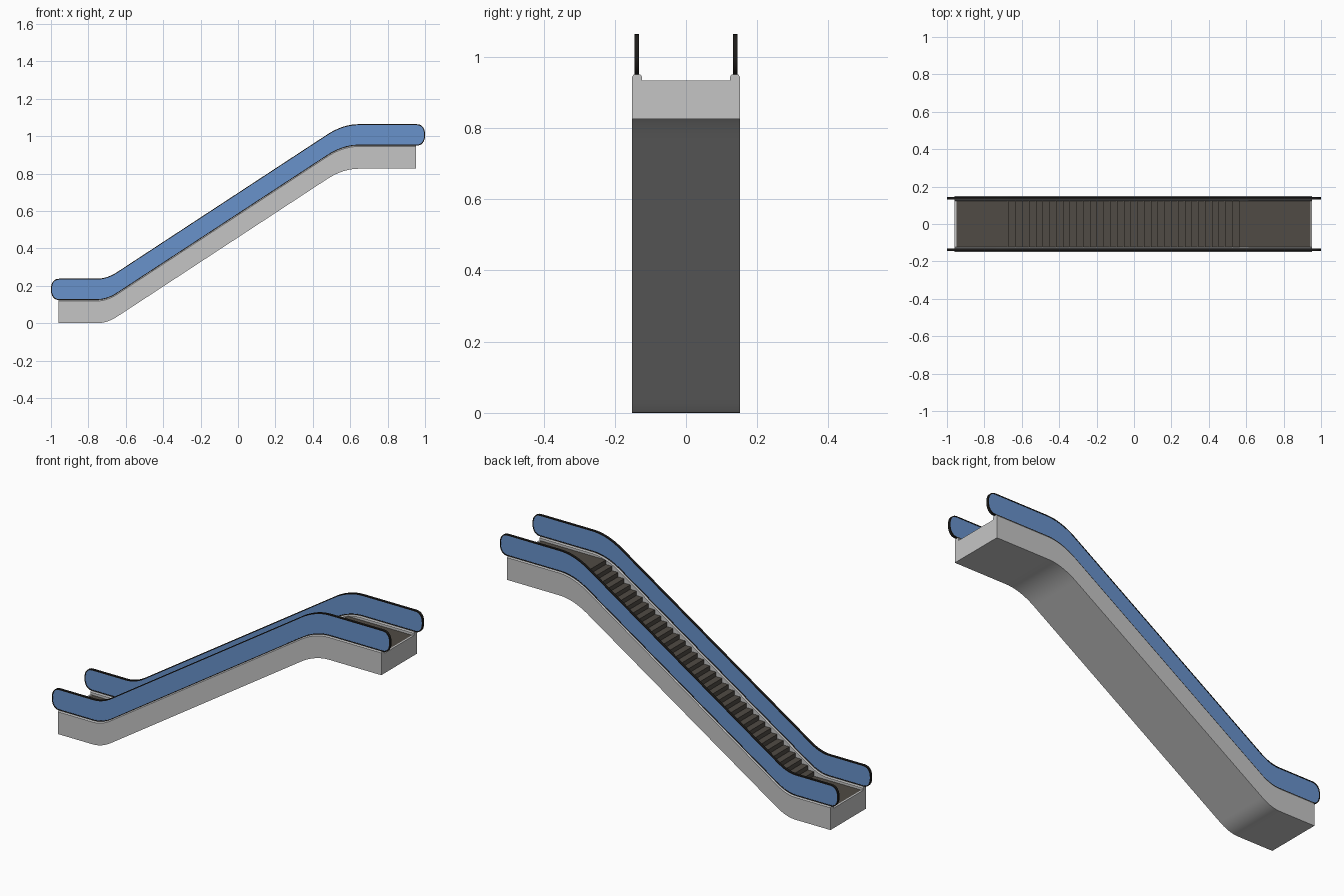
import bpy, bmesh, math

if "Cube" in bpy.data.objects:
    bpy.data.objects.remove(bpy.data.objects["Cube"])

SLOPE, RISE = 0.655, 0.826
X_LOW = -0.70                      # corner where the incline starts
X_HIGH = X_LOW + RISE / SLOPE      # corner where it ends


def material(name, rgb):
    m = bpy.data.materials.new(name)
    m.diffuse_color = (*rgb, 1)
    m.use_nodes = True
    m.node_tree.nodes["Principled BSDF"].inputs["Base Color"].default_value = m.diffuse_color
    return m


GREY = material("light grey metal", (0.56, 0.56, 0.56))
BLUE = material("blue panel", (0.138, 0.287, 0.60))
DARK = material("dark brown tread", (0.08, 0.07, 0.058))
BLACK = material("black rubber", (0.012, 0.011, 0.01))


def base(x):
    """Height of the underside: two landings and an incline with soft bends."""
    def ramp(t, r):                # max(0, t) with a parabolic blend of half width r
        return 0 if t < -r else t if t > r else (t + r) ** 2 / (4 * r)
    return SLOPE * (ramp(x - X_LOW, 0.055) - ramp(x - X_HIGH, 0.085))


def stations(x0, x1):
    bends = [X_LOW + 0.055 * (i / 5 - 1) for i in range(11)]
    bends += [X_HIGH + 0.085 * (i / 6 - 1) for i in range(13)]
    return [x0] + bends + [x1]


def finish(name, bm, mat, angle=25):
    bmesh.ops.recalc_face_normals(bm, faces=bm.faces)
    me = bpy.data.meshes.new(name)
    bm.to_mesh(me)
    bm.free()
    me.materials.append(mat)
    ob = bpy.data.objects.new(name, me)
    bpy.context.collection.objects.link(ob)
    bpy.ops.object.select_all(action='DESELECT')
    ob.select_set(True)
    bpy.context.view_layer.objects.active = ob
    bpy.ops.object.shade_smooth_by_angle(angle=math.radians(angle))
    return ob


def loft(bm, rings, caps=True, closed=False):
    vs = [[bm.verts.new(p) for p in r] for r in rings]
    n = len(vs[0])
    pairs = list(zip(vs, vs[1:])) + ([(vs[-1], vs[0])] if closed else [])
    for a, b in pairs:
        for i in range(n):
            j = (i + 1) % n
            bm.faces.new((a[i], a[j], b[j], b[i]))
    if caps:
        bm.faces.new(vs[0])
        bm.faces.new(vs[-1])


def sweep(name, section, x0, x1, mat):
    """Sweep a (y, height) section along the escalator path."""
    bm = bmesh.new()
    loft(bm, [[(x, y, base(x) + h) for y, h in section] for x in stations(x0, x1)])
    return finish(name, bm, mat)


def prism(name, pts, y0, y1, mat):
    bm = bmesh.new()
    loft(bm, [[(x, y, z) for x, z in pts] for y in (y0, y1)])
    return finish(name, bm, mat)


# Truss: U-shaped body with chamfered curbs
half = [(0.151, 0), (0.151, 0.119), (0.146, 0.125), (0.129, 0.125),
        (0.124, 0.119), (0.124, 0.07)]
sweep("truss_body", half + [(-y, h) for y, h in reversed(half)], -0.96, 0.953, GREY)

# Grey lips closing the trough at both ends
for name, x0, x1 in (("lower_end_lip", -0.96, -0.95), ("upper_end_lip", 0.943, 0.953)):
    z = base(x0)
    prism(name, [(x0, z + 0.06), (x1, z + 0.06), (x1, z + 0.107), (x0, z + 0.107)],
          -0.124, 0.124, GREY)

# Steps and landing floors in one stair profile
N, FLOOR = 35, 0.106
stair = [(-0.95, FLOOR)]
for i in range(N):
    x = -0.67 + i * 1.231 / (N - 1)
    stair += [(x, FLOOR + RISE * i / N), (x, FLOOR + RISE * (i + 1) / N)]
stair.append((0.943, FLOOR + RISE))
under = [(x, base(x) + 0.069) for x in reversed(stations(-0.95, 0.943))]
prism("steps", stair + under, -0.1245, 0.1245, DARK)


def outline(d):
    """Balustrade outline, inset by d, with rounded ends."""
    xs = stations(-0.955, 0.955)
    h, w, mid = 0.057 - d, 0.045 - d, 0.181
    arc = []
    for k in range(1, 12):
        t = math.pi * (0.5 - k / 12)
        s = math.sin(t)
        arc.append((w * math.cos(t) ** 0.85, math.copysign(h * abs(s) ** 0.85, s)))
    pts = [(x, base(x) + mid + h) for x in xs]
    pts += [(0.955 + a, RISE + mid + b) for a, b in arc]
    pts += [(x, base(x) + mid - h) for x in reversed(xs)]
    pts += [(-0.955 - a, mid - b) for a, b in arc]
    return pts


# Balustrade panels with a thin black handrail around the edge
outer, inner = outline(0), outline(0.005)
for side, y in (("front", -0.138), ("back", 0.138)):
    prism(side + "_balustrade_panel", outline(0.003), y - 0.005, y + 0.005, BLUE)
    bm = bmesh.new()
    t = 0.0065
    loft(bm, [[(a[0], y - t, a[1]), (a[0], y + t, a[1]),
               (b[0], y + t, b[1]), (b[0], y - t, b[1])]
              for a, b in zip(outer, inner)], caps=False, closed=True)
    finish(side + "_handrail", bm, BLACK, 40)
